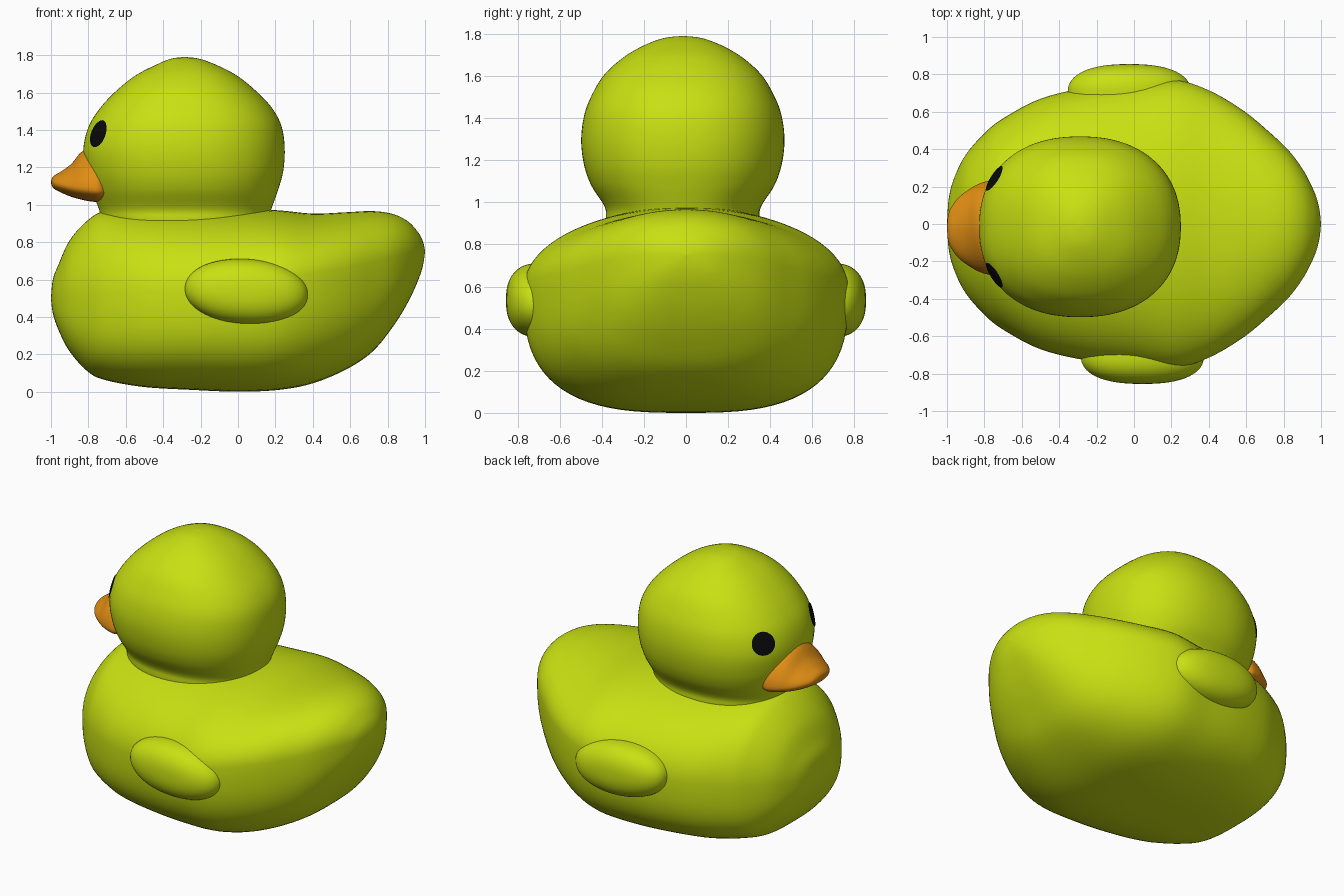
import bpy, bmesh, math

if "Cube" in bpy.data.objects:
    bpy.data.objects.remove(bpy.data.objects["Cube"])


def material(name, rgb):
    m = bpy.data.materials.new(name)
    m.diffuse_color = (*rgb, 1)
    m.use_nodes = True
    m.node_tree.nodes["Principled BSDF"].inputs["Base Color"].default_value = m.diffuse_color
    return m


LIME = material("lime yellow", (0.58, 0.75, 0.006))
ORANGE = material("beak orange", (0.75, 0.27, 0.007))
BLACK = material("eye black", (0.003, 0.003, 0.003))


def sample(rows, u):
    """Smooth (Catmull-Rom) lookup in a table of stations."""
    i = max(0, min(int(u), len(rows) - 2))
    t = u - i
    p0, p1, p2, p3 = (rows[max(0, min(k, len(rows) - 1))] for k in range(i - 1, i + 3))
    return [0.5 * (2 * b + (c - a) * t + (2 * a - 5 * b + 4 * c - d) * t * t
                   + (3 * b - a - 3 * c + d) * t ** 3)
            for a, b, c, d in zip(p0, p1, p2, p3)]


def power(v, n):
    return math.copysign(abs(v) ** (2 / n), v)


def make_object(name, bm, mat):
    bmesh.ops.remove_doubles(bm, verts=bm.verts, dist=0.0003)
    bmesh.ops.recalc_face_normals(bm, faces=bm.faces)
    for f in bm.faces:
        f.smooth = True
    me = bpy.data.meshes.new(name)
    bm.to_mesh(me)
    bm.free()
    ob = bpy.data.objects.new(name, me)
    bpy.context.collection.objects.link(ob)
    me.materials.append(mat)
    return ob


def loft(name, rings, mat):
    bm = bmesh.new()
    loops = [[bm.verts.new(p) for p in r] for r in rings]
    n = len(loops[0])
    for a, b in zip(loops, loops[1:]):
        for i in range(n):
            j = (i + 1) % n
            bm.faces.new((a[i], a[j], b[j], b[i]))
    # close both ends with a fan
    for loop in (loops[0], loops[-1]):
        mid = bm.verts.new(sum((v.co for v in loop), loop[0].co * 0) / n)
        for i in range(n):
            bm.faces.new((loop[i], loop[(i + 1) % n], mid))
    return make_object(name, bm, mat)


def loft_along_x(name, rows, n_top, n_low, y0, mat, steps=6, seg=80):
    """Rows: x, bottom z, top z, height of widest line, half width."""
    rings = []
    for k in range((len(rows) - 1) * steps + 1):
        x, zb, zt, zm, w = sample(rows, k / steps)
        ring = []
        for i in range(seg):
            a = 2 * math.pi * (i + 0.5) / seg
            n = n_top if math.sin(a) > 0 else n_low
            h = zt - zm if math.sin(a) > 0 else zm - zb
            ring.append((x, y0 + w * power(math.cos(a), n), zm + h * power(math.sin(a), n)))
        rings.append(ring)
    return loft(name, rings, mat)


# body with raised tail
BODY = [
    (-1.0, .50, .50, .50, 0), (-.99, .42, .60, .50, .14), (-.96, .33, .68, .50, .25),
    (-.9, .215, .81, .50, .37), (-.8, .105, .92, .50, .485), (-.7, .06, .97, .51, .565),
    (-.5, .025, .98, .52, .67), (-.25, .01, .98, .53, .73), (0, 0, .98, .55, .755),
    (.22, .01, .97, .59, .77), (.4, .045, .953, .62, .715), (.58, .12, .96, .65, .61),
    (.72, .215, .966, .68, .495), (.83, .35, .95, .71, .39), (.91, .48, .91, .735, .28),
    (.965, .60, .85, .745, .17), (.99, .68, .80, .75, .085), (1.0, .75, .75, .75, 0)]
loft_along_x("body", BODY, 2.05, 2.9, 0, LIME)

# head: z, front x, back x, half width
HEAD = [
    (.82, -.70, .15, .36), (.92, -.73, .165, .365), (.98, -.745, .18, .372),
    (1.08, -.785, .215, .435), (1.18, -.815, .242, .47), (1.3, -.827, .25, .483),
    (1.42, -.798, .233, .467), (1.52, -.735, .18, .427), (1.61, -.65, .095, .37),
    (1.69, -.55, -.005, .28), (1.745, -.445, -.11, .185), (1.78, -.36, -.205, .09),
    (1.79, -.285, -.285, 0)]
HEAD_N, HEAD_Y = 2.25, -.015


def head_point(u, a, lift=0.0):
    z, xf, xb, w = sample(HEAD, u)
    c, r = (xf + xb) / 2, (xb - xf) / 2
    return (c - (r + lift) * power(math.cos(a), HEAD_N),
            HEAD_Y + (w + lift) * power(math.sin(a), HEAD_N), z)


loft("head", [[head_point(k / 6, 2 * math.pi * (i + 0.5) / 96) for i in range(96)]
              for k in range((len(HEAD) - 1) * 6 + 1)], LIME)


# eyes: thin round patches lying on the head
def head_u(z):
    lo, hi = 0.0, len(HEAD) - 1.0
    for _ in range(40):
        mid = (lo + hi) / 2
        lo, hi = (mid, hi) if sample(HEAD, mid)[0] < z else (lo, mid)
    return lo


for side, name in ((-1, "right_eye"), (1, "left_eye")):
    rings = []
    for r in (1, .75, .5, .25):
        ring = []
        for i in range(32):
            t = 2 * math.pi * i / 32
            u = head_u(1.38 + .072 * r * math.sin(t))
            ring.append(head_point(u, side * (.53 + .165 * r * math.cos(t)), .006))
        rings.append(ring)
    bm = bmesh.new()
    loops = [[bm.verts.new(p) for p in r] for r in rings]
    for a, b in zip(loops, loops[1:]):
        for i in range(32):
            j = (i + 1) % 32
            bm.faces.new((a[i], a[j], b[j], b[i]))
    bm.faces.new(loops[-1])
    bm.normal_update()
    flip = sum(f.normal.x for f in bm.faces) > 0
    ob = make_object(name, bm, BLACK)
    if (sum(p.normal.x for p in ob.data.polygons) > 0):
        ob.data.flip_normals()

# beak with concave upper slope
BEAK = [
    (-1.0, 1.12, 1.12, 1.12, 0), (-.995, 1.10, 1.142, 1.12, .06),
    (-.98, 1.083, 1.158, 1.115, .105), (-.94, 1.062, 1.182, 1.105, .16),
    (-.89, 1.042, 1.22, 1.095, .2), (-.84, 1.028, 1.28, 1.09, .23),
    (-.79, 1.018, 1.305, 1.085, .248), (-.74, 1.015, 1.30, 1.08, .25),
    (-.68, 1.03, 1.27, 1.08, .2)]
loft_along_x("beak", BEAK, 1.75, 2.2, -.02, ORANGE, seg=48)

# wings: flattened rounded pods on the flanks
for side, cx, name in ((-1, .045, "right_wing"), (1, -.025, "left_wing")):
    rings = []
    for k in range(33):
        p = math.pi * (k / 32 - .5)
        ring = []
        for i in range(64):
            t = 2 * math.pi * (i + .5) / 64
            c = power(math.cos(p), 2.4)
            x = power(math.cos(t), 2.1) * c
            z = power(math.sin(t), 2.1) * c
            ring.append((cx + .33 * x, side * (.70 + .155 * power(math.sin(p), 2.4)),
                         .535 + .175 * z - .015 * x))
        rings.append(ring)
    loft(name, rings, LIME)
